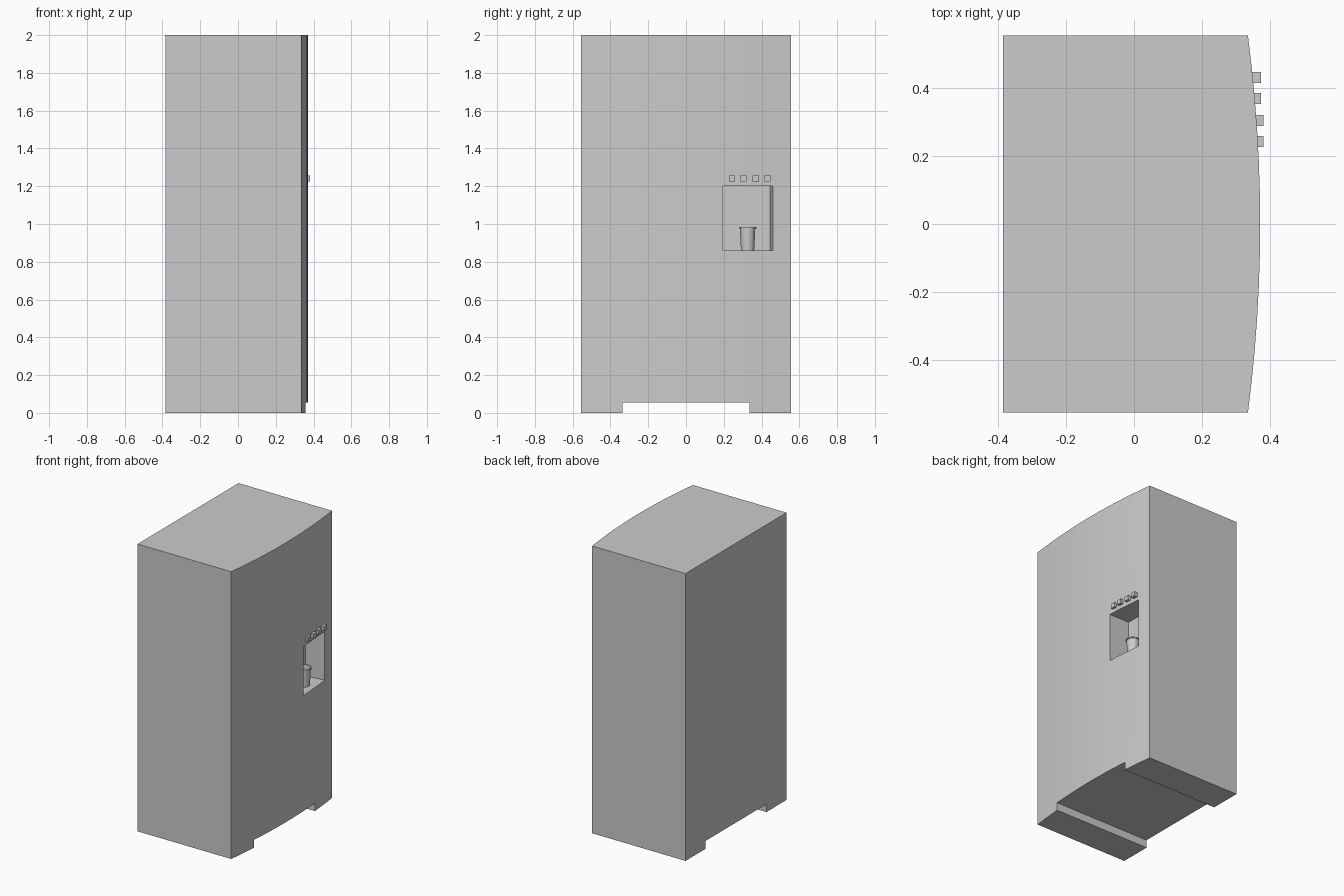
import bpy, bmesh, math

if "Cube" in bpy.data.objects:
    bpy.data.objects.remove(bpy.data.objects["Cube"])


def new_object(name, bm):
    bmesh.ops.recalc_face_normals(bm, faces=bm.faces)
    mesh = bpy.data.meshes.new(name)
    bm.to_mesh(mesh)
    bm.free()
    ob = bpy.data.objects.new(name, mesh)
    bpy.context.collection.objects.link(ob)
    return ob


def prism(name, outline, z0, z1):
    """Extrude an XY outline from z0 to z1."""
    bm = bmesh.new()
    face = bm.faces.new([bm.verts.new((x, y, z0)) for x, y in outline])
    ext = bmesh.ops.extrude_face_region(bm, geom=[face])
    top = [v for v in ext["geom"] if isinstance(v, bmesh.types.BMVert)]
    bmesh.ops.translate(bm, verts=top, vec=(0, 0, z1 - z0))
    return new_object(name, bm)


def cut(target, cutter):
    mod = target.modifiers.new("cut", 'BOOLEAN')
    mod.operation = 'DIFFERENCE'
    mod.solver = 'EXACT'
    mod.object = cutter
    bpy.context.view_layer.objects.active = target
    bpy.ops.object.modifier_apply(modifier=mod.name)
    bpy.data.objects.remove(cutter)


def smooth(ob):
    bpy.ops.object.select_all(action='DESELECT')
    ob.select_set(True)
    bpy.context.view_layer.objects.active = ob
    bpy.ops.object.shade_smooth_by_angle(angle=math.radians(30))


def front_x(y):
    """Bowed door surface."""
    return 0.335 + 0.036 * (1 - (y / 0.555) ** 2)


# Cabinet with bowed front
steps = 12
ys = [-0.555 + 1.11 * i / steps for i in range(steps + 1)]
outline = [(-0.385, -0.555)] + [(front_x(y), y) for y in ys] + [(-0.385, 0.555)]
cabinet = prism("cabinet", outline, 0, 2)

# Gap between the two base skids
cut(cabinet, prism("gap_cutter", [(-1, -0.335), (1, -0.335), (1, 0.335), (-1, 0.335)], -0.1, 0.055))

# Dispenser recess with one flared side
cut(cabinet, prism("recess_cutter",
                   [(0.21, 0.197), (0.45, 0.197), (0.45, 0.47), (0.35, 0.46), (0.21, 0.445)],
                   0.86, 1.20))
smooth(cabinet)

# Row of buttons above the recess
for i, (y, x1) in enumerate([(0.243, 0.381), (0.304, 0.381), (0.369, 0.373), (0.431, 0.373)]):
    a, b = y - 0.0165, y + 0.0165
    prism(f"button_{i + 1}", [(front_x(a) - 0.01, a), (x1, a), (x1, b), (front_x(b) - 0.01, b)],
          1.225, 1.257)

# Cup: lathed profile with a rolled rim
profile = [(0, 0.861), (0.035, 0.861), (0.041, 0.977), (0.046, 0.977), (0.046, 0.985),
           (0.039, 0.985), (0.032, 0.868), (0, 0.868)]
bm = bmesh.new()
verts = [bm.verts.new((r, 0, z)) for r, z in profile]
edges = [bm.edges.new(p) for p in zip(verts, verts[1:])]
bmesh.ops.spin(bm, geom=verts + edges, cent=(0, 0, 0), axis=(0, 0, 1),
               angle=2 * math.pi, steps=24)
bmesh.ops.remove_doubles(bm, verts=bm.verts, dist=0.0005)
cup = new_object("cup", bm)
cup.location = (0.283, 0.326, 0)
smooth(cup)
